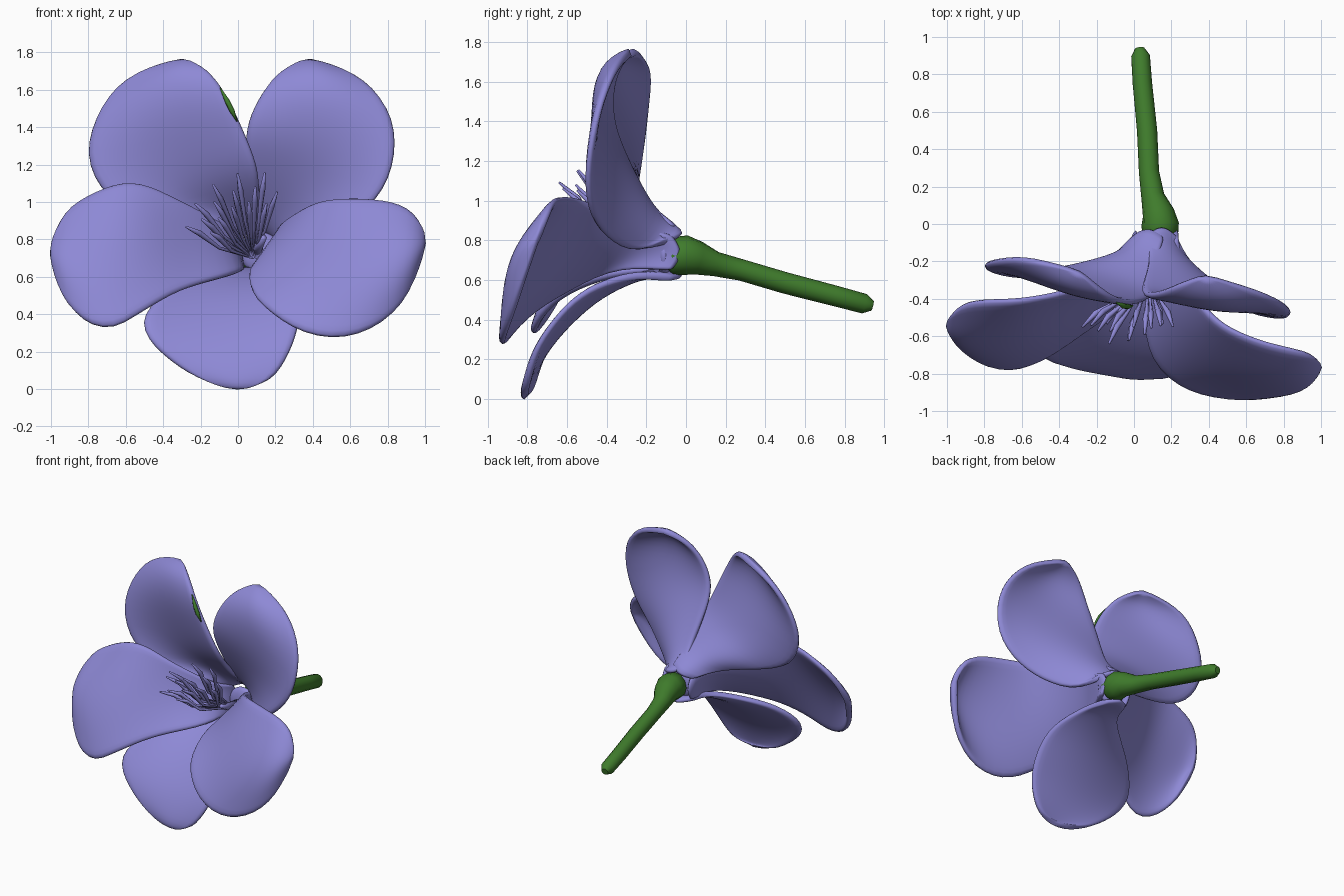
import bpy, bmesh, math, random
from mathutils import Vector

if "Cube" in bpy.data.objects:
    bpy.data.objects.remove(bpy.data.objects["Cube"])
random.seed(4)


def make_material(name, rgb):
    mat = bpy.data.materials.new(name)
    mat.use_nodes = True
    color = (*rgb, 1)
    mat.diffuse_color = color
    mat.node_tree.nodes["Principled BSDF"].inputs["Base Color"].default_value = color
    return mat


PURPLE = make_material("petal purple", (0.27, 0.25, 0.67))
GREEN = make_material("stem green", (0.05, 0.2, 0.025))


def finish(name, bm, mat):
    """Turn a bmesh into a smooth shaded object."""
    bmesh.ops.recalc_face_normals(bm, faces=bm.faces)
    for f in bm.faces:
        f.smooth = True
    mesh = bpy.data.meshes.new(name)
    bm.to_mesh(mesh)
    bm.free()
    mesh.materials.append(mat)
    obj = bpy.data.objects.new(name, mesh)
    bpy.context.collection.objects.link(obj)
    return obj


def spline(points, count):
    """Sample a Catmull-Rom curve evenly by length."""
    p = [Vector(q) for q in points]
    p = [2 * p[0] - p[1]] + p + [2 * p[-1] - p[-2]]
    dense = []
    for a, b, c, d in zip(p, p[1:], p[2:], p[3:]):
        for k in range(20):
            t = k / 20
            dense.append(0.5 * (2 * b + (c - a) * t + (2 * a - 5 * b + 4 * c - d) * t ** 2
                                + (3 * b - a - 3 * c + d) * t ** 3))
    dense.append(p[-2])
    run = [0]
    for a, b in zip(dense, dense[1:]):
        run.append(run[-1] + (b - a).length)
    out, j = [], 0
    for i in range(count + 1):
        goal = run[-1] * i / count
        while j < len(run) - 2 and run[j + 1] < goal:
            j += 1
        span = max(run[j + 1] - run[j], 1e-9)
        out.append(dense[j].lerp(dense[j + 1], (goal - run[j]) / span))
    return out


BASE = Vector((0.12, -0.07, 0.73))


def petal(name, cup_base, cup_tip, left, right, tip):
    """Sheet between two edge curves, hollow near its claw and arched near its tip."""
    rows, cols = 14, 12
    out = Vector(tip) - BASE
    out.y = 0
    out.normalize()
    side = Vector((out.z, 0, -out.x)) * 0.09
    if side.dot(Vector(right[0]) - Vector(left[0])) < 0:
        side.negate()
    claw = BASE + out * 0.11
    edge_l = spline([claw - side] + left + [tip], rows)
    edge_r = spline([claw + side] + right + [tip], rows)
    bm = bmesh.new()
    grid = []
    for i, (a, b) in enumerate(zip(edge_l, edge_r)):
        s = i / rows
        depth = (cup_base + (cup_tip - cup_base) * s) * (b - a).length
        grid.append([])
        for j in range(cols + 1):
            u = j / cols
            co = a.lerp(b, u)
            co.y += depth * math.sin(math.pi * u)
            grid[-1].append(bm.verts.new(co))
    for i in range(rows):
        for j in range(cols):
            bm.faces.new((grid[i][j], grid[i][j + 1], grid[i + 1][j + 1], grid[i + 1][j]))
    bmesh.ops.remove_doubles(bm, verts=bm.verts, dist=0.0005)
    obj = finish(name, bm, PURPLE)
    solid = obj.modifiers.new("thickness", "SOLIDIFY")
    solid.thickness = 0.04
    solid.offset = 0
    sub = obj.modifiers.new("rounding", "SUBSURF")
    sub.levels = sub.render_levels = 1


def tube(name, path, radii, mat, sides=12):
    """Round tube with a radius at each path point and closed ends."""
    pts = [Vector(q) for q in path]
    bm = bmesh.new()
    rings = []
    for i, (p, r) in enumerate(zip(pts, radii)):
        axis = (pts[min(i + 1, len(pts) - 1)] - pts[max(i - 1, 0)]).normalized()
        side = axis.cross(Vector((0, 0, 1))).normalized()
        up = side.cross(axis)
        rings.append([bm.verts.new(p + r * (side * math.cos(t) + up * math.sin(t)))
                      for t in (math.tau * k / sides for k in range(sides))])
    for a, b in zip(rings, rings[1:]):
        for k in range(sides):
            n = (k + 1) % sides
            bm.faces.new((a[k], a[n], b[n], b[k]))
    bm.faces.new(rings[0])
    bm.faces.new(rings[-1])
    return finish(name, bm, mat)


# Five petals, each with its two edges and tip
petal("upper_right_petal", 0.25, -0.18,
      [(-0.15, -0.22, 0.86), (-0.55, -0.28, 0.95), (-0.73, -0.26, 1.06),
       (-0.81, -0.22, 1.27), (-0.73, -0.19, 1.51), (-0.57, -0.18, 1.67)],
      [(0.12, -0.23, 1.0), (0.1, -0.38, 1.2), (0, -0.42, 1.45),
       (-0.08, -0.41, 1.6), (-0.16, -0.36, 1.7)],
      (-0.29, -0.25, 1.755))
petal("upper_left_petal", 0.3, -0.23,
      [(0.08, -0.2, 1.0), (0.04, -0.36, 1.35), (0.12, -0.37, 1.57), (0.24, -0.32, 1.7)],
      [(0.32, -0.26, 0.74), (0.58, -0.45, 0.87), (0.8, -0.5, 1.1),
       (0.835, -0.45, 1.42), (0.67, -0.36, 1.65)],
      (0.38, -0.27, 1.755))
petal("side_left_petal", 0.25, -0.26,
      [(0.08, -0.38, 0.65), (0.07, -0.65, 0.52), (0.16, -0.8, 0.42), (0.3, -0.89, 0.32),
       (0.5, -0.93, 0.265), (0.7, -0.92, 0.31), (0.88, -0.86, 0.46)],
      [(0.25, -0.25, 0.88), (0.44, -0.51, 1.0), (0.66, -0.62, 1.02),
       (0.86, -0.67, 0.99), (0.96, -0.7, 0.91)],
      (0.995, -0.75, 0.78))
petal("bottom_petal", 0.3, -0.1,
      [(-0.06, -0.28, 0.63), (-0.38, -0.53, 0.52), (-0.52, -0.68, 0.35),
       (-0.41, -0.74, 0.19), (-0.2, -0.78, 0.05)],
      [(0.24, -0.28, 0.62), (0.33, -0.54, 0.52), (0.31, -0.74, 0.28), (0.18, -0.81, 0.05)],
      (0, -0.8, 0.008))
petal("side_right_petal", 0.22, -0.2,
      [(0, -0.36, 0.62), (-0.3, -0.6, 0.53), (-0.5, -0.73, 0.42),
       (-0.71, -0.78, 0.31), (-0.91, -0.67, 0.45)],
      [(-0.05, -0.2, 0.86), (-0.3, -0.34, 1.0), (-0.58, -0.4, 1.11),
       (-0.86, -0.41, 1.0), (-0.96, -0.46, 0.87)],
      (-0.995, -0.53, 0.72))

# Purple floor of the throat
bm = bmesh.new()
bmesh.ops.create_uvsphere(bm, u_segments=16, v_segments=10, radius=1)
for v in bm.verts:
    v.co = Vector((0.12, -0.11, 0.73)) + v.co * Vector((0.11, 0.04, 0.11))
finish("throat_floor", bm, PURPLE)

# Stem with swollen calyx
stem = tube("stem",
            [(0.14, -0.1, 0.72), (0.14, -0.07, 0.72), (0.14, 0, 0.725), (0.13, 0.06, 0.71),
             (0.1, 0.15, 0.68), (0.08, 0.28, 0.65), (0.07, 0.5, 0.585), (0.045, 0.75, 0.52),
             (0.035, 0.9, 0.48), (0.03, 0.94, 0.47)],
            [0.06, 0.095, 0.1, 0.085, 0.062, 0.054, 0.054, 0.052, 0.05, 0.025], GREEN)

# Thin green sliver on the rim of one upper petal
tube("green_sliver",
     [(-0.095, -0.42, 1.61), (-0.058, -0.438, 1.54), (-0.033, -0.442, 1.49), (-0.005, -0.437, 1.43)],
     [0.003, 0.014, 0.014, 0.003], GREEN, sides=8)

# Fan of stamens with thickened tips
COUNT = 15
for i in range(COUNT):
    angle = math.radians(155 - 85 * i / (COUNT - 1))
    reach = (0.46, 0.3, 0.38)[i % 3] * (0.75 + 0.25 * math.sin(angle))
    root = Vector((0.08, -0.18, 0.7))
    end = root + Vector((math.cos(angle) * reach, -0.34 - 0.13 * random.random(),
                         math.sin(angle) * reach))
    bend = root.lerp(end, 0.5) + Vector((0, -0.05, -0.03))
    tube("stamen_%02d" % (i + 1), [root, bend, root.lerp(end, 0.8), end],
         [0.007, 0.009, 0.016, 0.006], PURPLE, sides=6)

# Short pistil in the throat
tube("pistil", [(0.1, -0.12, 0.72), (0.11, -0.3, 0.76), (0.14, -0.4, 0.81)],
     [0.03, 0.025, 0.015], PURPLE, sides=8)

bpy.ops.object.select_all(action="DESELECT")
bpy.context.view_layer.objects.active = stem
stem.select_set(True)
bpy.ops.object.shade_smooth_by_angle(angle=math.radians(50))
